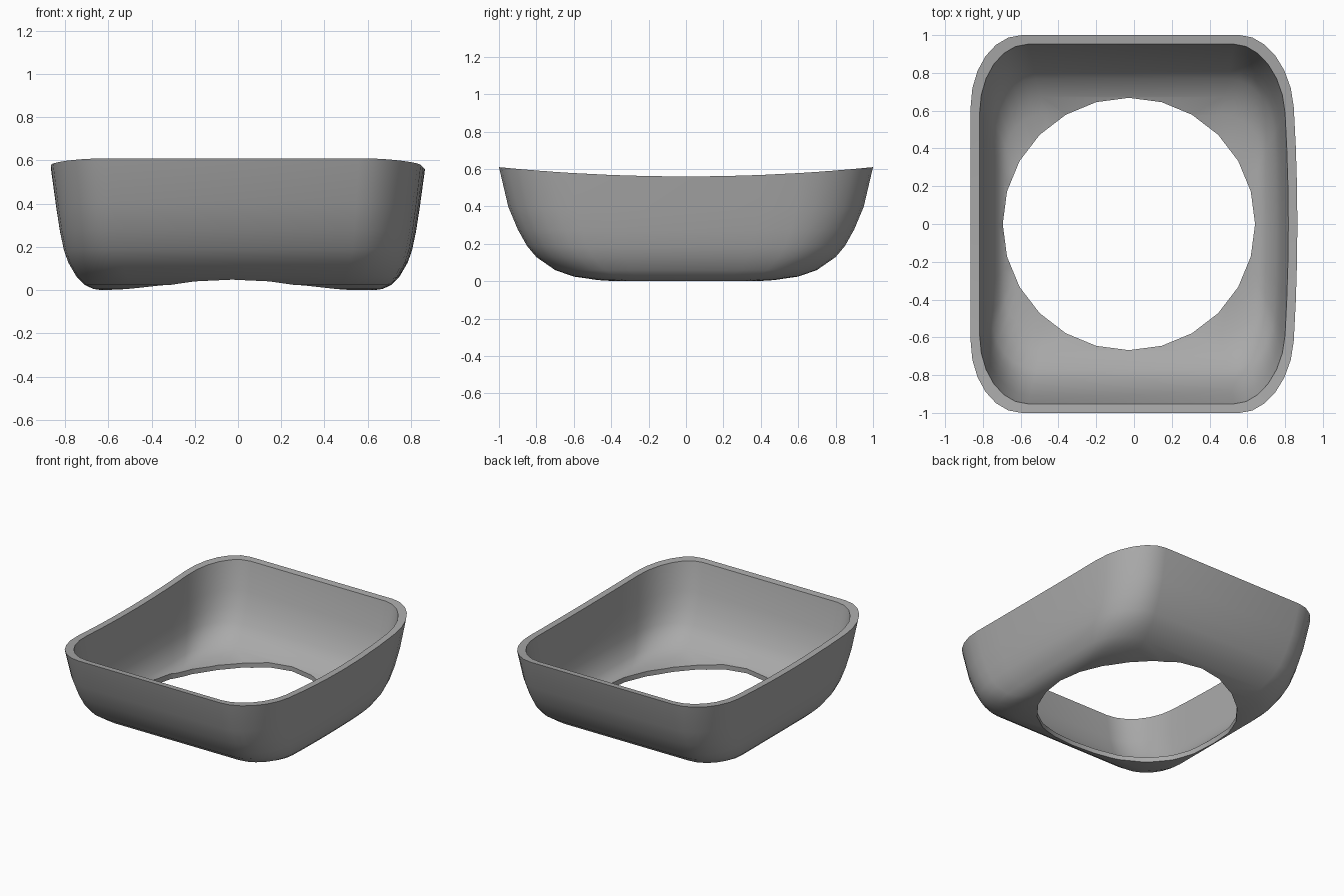
import bpy, bmesh, math

if "Cube" in bpy.data.objects:
    bpy.data.objects.remove(bpy.data.objects["Cube"], do_unlink=True)

RIM = 0.61
# Wall profile: height, half width, half depth
PROFILE = [(0, 0.63, 0.38), (0.006, 0.67, 0.47), (0.025, 0.71, 0.6), (0.06, 0.745, 0.7),
           (0.13, 0.785, 0.8), (0.19, 0.805, 0.85), (0.28, 0.823, 0.9),
           (0.4, 0.84, 0.95), (RIM, 0.865, 1.0)]


def outline(a, b, z):
    """Rounded rectangle with a bowed right side and a sagging height."""
    rx, ry = 0.27 * a / 0.865, 0.38 * b
    pts = []
    for quarter in range(4):
        sx = 1 if quarter in (0, 3) else -1
        sy = 1 if quarter < 2 else -1
        for i in range(7):
            t = (quarter + i / 6) * math.pi / 2
            pts.append((sx * (a - rx) + rx * math.cos(t), sy * (b - ry) + ry * math.sin(t)))
        # Extra points along the straight sides
        if quarter in (1, 3):
            end = pts[-1]
            for i in range(1, 6):
                pts.append((end[0], end[1] * (1 - i / 3)))
    ring = []
    for x, y in pts:
        if x > 0:
            x -= 0.05 * y * y * x / a
        ring.append((x, y, z * (1 - 0.082 * (1 - y * y) * z / RIM)))
    return ring


def inner(z, a, b):
    """Profile step of the inside wall, thinner towards the floor."""
    s = math.sqrt(z / RIM)
    side = 0.015 + 0.033 * s
    return z + 0.036 * (1 - s), a - side, b - side


def make_shell():
    bm = bmesh.new()
    levels = PROFILE + [inner(*p) for p in reversed(PROFILE)]
    rings = [[bm.verts.new(p) for p in outline(a, b, z)] for z, a, b in levels]
    n = len(rings[0])
    for low, high in zip(rings, rings[1:]):
        for i in range(n):
            j = (i + 1) % n
            bm.faces.new((low[i], low[j], high[j], high[i]))
    bm.faces.new(rings[0][::-1])
    bm.faces.new(rings[-1])
    bmesh.ops.recalc_face_normals(bm, faces=bm.faces[:])
    mesh = bpy.data.meshes.new("shell")
    bm.to_mesh(mesh)
    bm.free()
    obj = bpy.data.objects.new("open_bottom_shell", mesh)
    bpy.context.collection.objects.link(obj)
    return obj


shell = make_shell()

grey = bpy.data.materials.new("plain grey")
grey.use_nodes = True
colour = (0.4, 0.4, 0.4, 1)
grey.diffuse_color = colour
grey.node_tree.nodes["Principled BSDF"].inputs["Base Color"].default_value = colour
shell.data.materials.append(grey)

# Round opening through the floor
bpy.ops.mesh.primitive_cylinder_add(vertices=24, radius=0.668, depth=0.6, location=(-0.027, 0, 0))
cutter = bpy.context.object
cutter.name = "floor_hole_cutter"
cutter.data.materials.append(grey)
cutter.hide_render = True

cut = shell.modifiers.new("floor_hole", 'BOOLEAN')
cut.operation = 'DIFFERENCE'
cut.solver = 'EXACT'
cut.object = cutter
bpy.ops.object.select_all(action='DESELECT')
shell.select_set(True)
bpy.context.view_layer.objects.active = shell
bpy.ops.object.modifier_apply(modifier=cut.name)
bpy.data.objects.remove(cutter, do_unlink=True)
bpy.ops.object.shade_smooth_by_angle(angle=math.radians(35))
